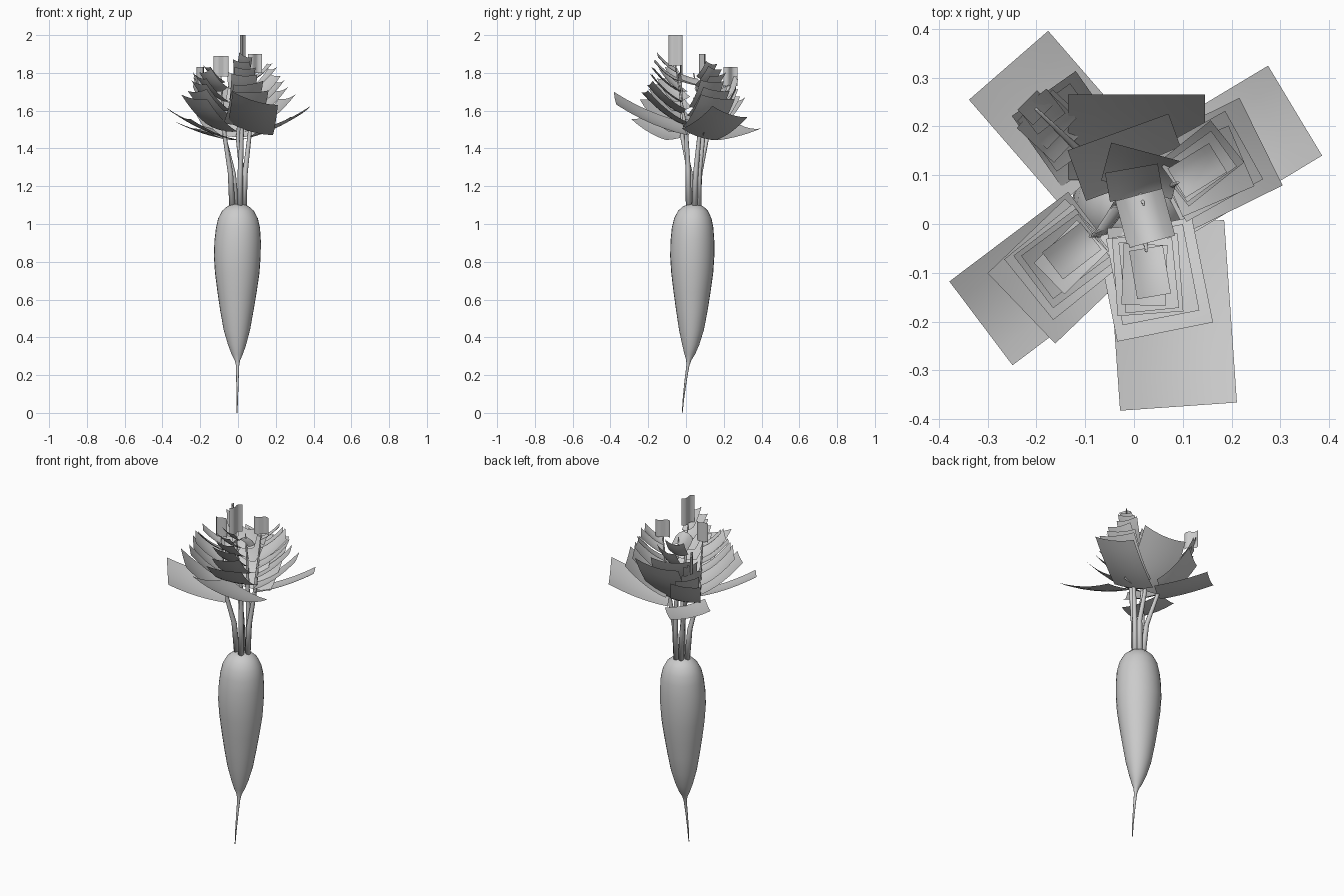
import bpy, math, random
from mathutils import Vector

if "Cube" in bpy.data.objects:
    bpy.data.objects.remove(bpy.data.objects["Cube"])
random.seed(4)


def make(name, verts, faces):
    me = bpy.data.meshes.new(name)
    me.from_pydata(verts, [], faces)
    ob = bpy.data.objects.new(name, me)
    bpy.context.collection.objects.link(ob)
    for p in me.polygons:
        p.use_smooth = True
    return ob


def tube(name, rings, n, sx=1.0):
    """Loft circles given as (x, y, z, radius)."""
    verts, faces = [], []
    for x, y, z, r in rings:
        verts += [(x + sx * r * math.cos(2 * math.pi * i / n),
                   y + r * math.sin(2 * math.pi * i / n), z) for i in range(n)]
    for k in range(len(rings) - 1):
        for i in range(n):
            j = (i + 1) % n
            faces.append((k * n + i, k * n + j, (k + 1) * n + j, (k + 1) * n + i))
    faces.append(tuple(range(n))[::-1])
    faces.append(tuple((len(rings) - 1) * n + i for i in range(n)))
    return make(name, verts, faces)


def card(name, fn, nu=5, nv=6):
    """Curved sheet from fn(u across -1..1, v along 0..1)."""
    verts = [fn(2 * i / nu - 1, j / nv) for j in range(nv + 1) for i in range(nu + 1)]
    w = nu + 1
    faces = [(j * w + i, j * w + i + 1, (j + 1) * w + i + 1, (j + 1) * w + i)
             for j in range(nv) for i in range(nu)]
    return make(name, verts, faces)


def leaf(name, base, az, reach, rise, width, cup=0.02, roll=0.0):
    d = Vector((math.cos(az), math.sin(az), 0))
    s = Vector((-d.y, d.x, 0))

    def fn(u, v):
        p = Vector(base) + d * reach * v + s * u * width / 2
        p.z += rise * (0.5 * v + 0.5 * v * v) + cup * u * u + roll * u
        return p
    return card(name, fn)


def tip_leaf(name, base, az, width, height):
    d = Vector((math.cos(az), math.sin(az), 0))
    s = Vector((-d.y, d.x, 0))

    def fn(u, v):
        return (Vector(base) + d * u * width / 2
                + s * 0.012 * math.sin(u * 3) + Vector((0, 0, height * v)))
    return card(name, fn)


# Root with thin tail
tube("root", [(-.005, -.02, 0, .002), (-.004, -.013, .08, .004), (-.003, -.002, .17, .006),
              (-.002, .01, .25, .008), (-.003, .015, .28, .014), (-.004, .02, .31, .028),
              (-.005, .025, .36, .045), (-.006, .029, .44, .066), (-.006, .031, .54, .083),
              (-.005, .032, .64, .098), (-.004, .033, .74, .111), (-.004, .033, .83, .117),
              (-.002, .034, .91, .116), (0, .035, .98, .110), (0, .036, 1.03, .099),
              (0, .037, 1.07, .079), (0, .038, 1.095, .052), (0, .038, 1.105, .022)], 28, 1.06)

# Each stalk: foot, leaf start, top, heading, first-leaf reach, rise, roll, tip height
stalks = [
    ((.03, .045), (.06, .07, 1.46), (.09, .085, 1.80), 31, .315, .12, -.03, .10),
    ((-.01, .06), (-.07, .11, 1.45), (-.20, .235, 1.73), 131, .285, .06, .02, .10),
    ((-.03, .035), (-.07, -.02, 1.46), (-.09, -.025, 1.78), 217, .305, .11, -.03, .11),
    ((.01, .015), (.02, .0, 1.49), (.025, -.055, 1.84), -86, .375, .16, -.035, .16),
]
for k, (foot, knee, top, deg, reach, rise, roll, tip) in enumerate(stalks):
    foot = Vector((*foot, 1.08))
    knee, top = Vector(knee), Vector(top)
    mid = foot.lerp(knee, .5) - (knee - foot) * Vector((.25, .25, 0))
    rings = [(*p, r) for p, r in ((foot, .016), (mid, .014), (knee, .011),
                                  (knee.lerp(top, .5), .006), (top, .003))]
    tube(f"stalk_{k}", rings, 8)
    az = math.radians(deg)
    shift = Vector((.045, 0, 0)) if k == 3 else Vector((0, 0, 0))
    leaf(f"leaf_{k}_0", knee + shift, az, reach, rise, .215 if k != 3 else .24, .015, roll)
    # Tiers shrink toward the top
    for i, (f, r, h, w) in enumerate([(.1, .22, .17, .20), (.28, .18, .15, .16),
                                      (.44, .16, .14, .135), (.6, .145, .12, .11),
                                      (.76, .125, .10, .09), (.9, .10, .08, .07)]):
        if k == 1:
            r *= .85 - .45 * f
            w *= .8
        a = az + math.radians(random.uniform(-9, 9))
        leaf(f"leaf_{k}_{i + 1}", knee.lerp(top, f), a, r, h, w, .01,
             random.uniform(-.015, .015))
    tip_leaf(f"tip_leaf_{k}", top, math.radians((15, 110, 170, 65)[k]), .08, tip)

# Back stalk with steeper leaves
tube("stalk_back", [(.015, .065, 1.08, .016), (.02, .07, 1.28, .014), (.0, .09, 1.45, .011),
                    (.01, .07, 1.65, .006), (.02, .04, 1.8, .003)], 8)
for i, (z, y, a, r, h, w) in enumerate([(1.46, .09, 90, .175, .25, .28), (1.55, .085, 110, .11, .17, .22),
                                        (1.63, .07, 75, .08, .12, .15), (1.7, .055, 100, .06, .09, .11)]):
    leaf(f"leaf_back_{i}", (.005, y, z), math.radians(a), r, h, w, .02)
# Arched leaf crowning the middle
leaf("leaf_crown", (.01, .06, 1.77), math.radians(-75), .10, .03, .10, -.035)
